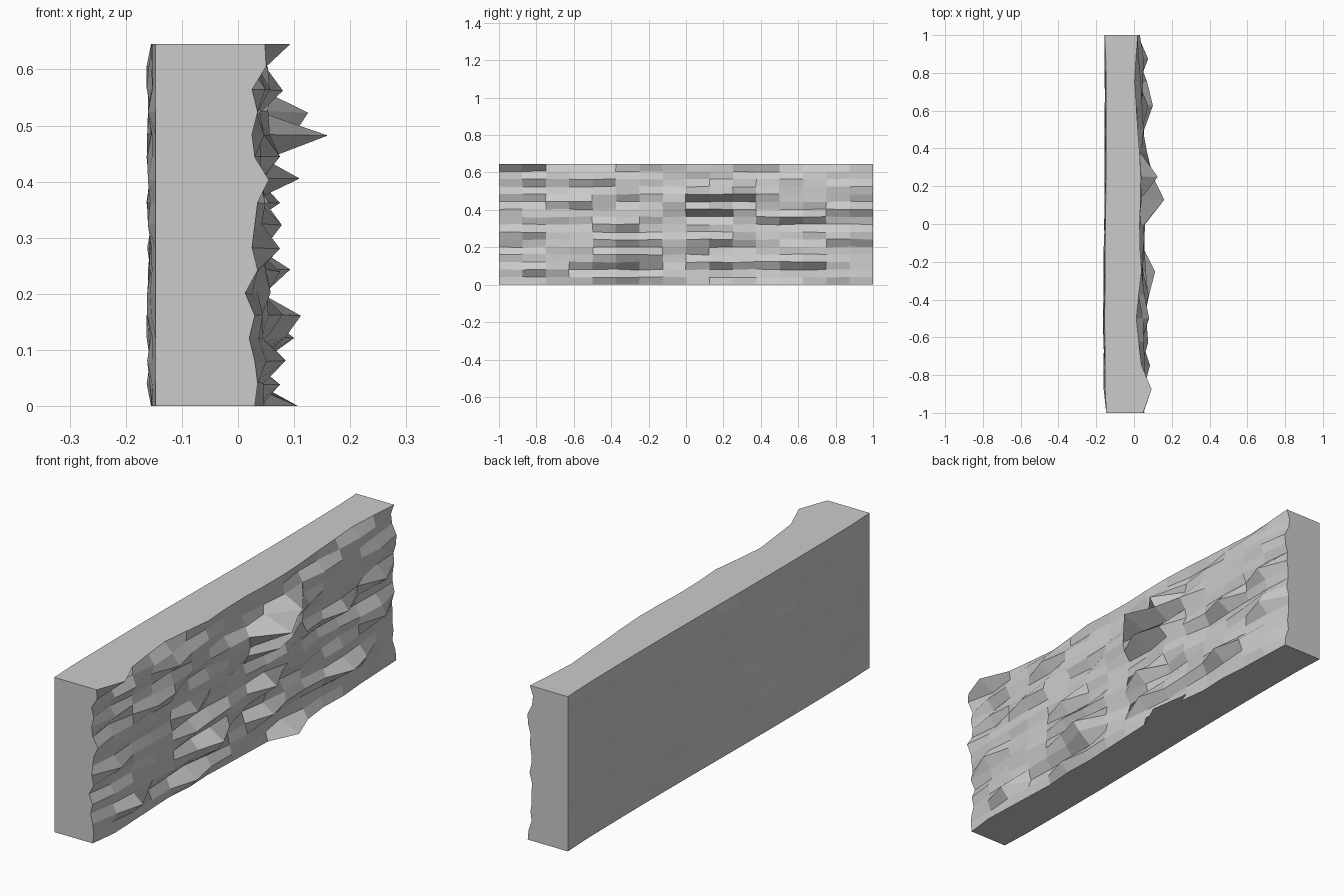
import bpy, bmesh, random, math

if "Cube" in bpy.data.objects:
    bpy.data.objects.remove(bpy.data.objects["Cube"])

random.seed(11)
N = 16                      # cells along the length and the height
H = 0.645
ROW = H / N

# Rock profile along the near end (bottom to top) and along the top and bottom edges
near_end = [.03, .035, .03, .02, .03, .013, .035, .025, .03, .035, .055, .03, .025, .035, .025, .05, .048]
top_edge = [.05, .093, .04, .025, .012, .025, .04, .032, .03, .035, .036, .03, .02, .012, .003, .01, .02]
low_edge = [.03, .045, .04, .035, .03, .04, .035, .04, .045, .05, .107, .06, .045, .05, .04, .035, .03]

# Protruding stones: column, row, depth
stones = [
    (9, 12, .16), (10, 13, .125), (10, 12, .10), (11, 12, .07),
    (6, 4, .112), (6, 3, .085), (5, 4, .08), (13, 3, .10), (14, 3, .07),
    (9, 10, .11), (10, 10, .08), (9, 6, .093), (15, 10, .075), (15, 6, .07),
    (1, 7, .075), (3, 11, .075), (4, 11, .065), (5, 8, .078), (5, 6, .075),
    (2, 2, .085), (4, 14, .08), (13, 9, .075), (5, 1, .075), (9, 3, .08),
]
depth = {(c, r): d for c, r, d in stones}

# Noise table, blended along the length so stones run in courses
raw = [[random.gauss(0, .014) for r in range(N + 1)] for c in range(N + 2)]


def front_x(c, r):
    if c == 0:
        return near_end[r]
    if r == N:
        return top_edge[c]
    if r == 0:
        return low_edge[c]
    n = .6 * raw[c][r] + .5 * raw[c + 1][r]
    if c == N:
        return .018 + .5 * n
    return depth.get((c, r), min(max(.037 + n, .012), .065))


def back_x(c, r):
    # Shallow swell along the length, with a few proud stones
    swell = -.151 + .004 * math.sin(2 * math.pi * (c - 8) / N)
    if c == 0:
        return -.147
    if c == N:
        return -.155
    if r in (0, N):
        return swell
    return max(swell - random.choice([0, .001, .002, .004, .008]), -.163)


def grid(bm, xfun, jitter):
    verts = {}
    for c in range(N + 1):
        for r in range(N + 1):
            y, z = -1 + 2 * c / N, r * ROW
            if 0 < c < N and 0 < r < N:
                y += random.uniform(-jitter, jitter)
                z += random.uniform(-jitter, jitter)
            verts[c, r] = bm.verts.new((xfun(c, r), y, z))
    for c in range(N):
        for r in range(N):
            bm.faces.new([verts[k] for k in ((c, r), (c + 1, r), (c + 1, r + 1), (c, r + 1))])
    return verts


bm = bmesh.new()
# Rough front face and gently chipped back face
front = grid(bm, front_x, .003)
back = grid(bm, back_x, .001)

# Flat ends, top and bottom joining the two faces
rim = ([(c, 0) for c in range(N)] + [(N, r) for r in range(N)]
       + [(c, N) for c in range(N, 0, -1)] + [(0, r) for r in range(N, 0, -1)])
for a, b in zip(rim, rim[1:] + rim[:1]):
    bm.faces.new((front[a], front[b], back[b], back[a]))
bmesh.ops.recalc_face_normals(bm, faces=bm.faces)

mesh = bpy.data.meshes.new("rock_wall")
bm.to_mesh(mesh)
bm.free()
wall = bpy.data.objects.new("rock_wall", mesh)
bpy.context.collection.objects.link(wall)
